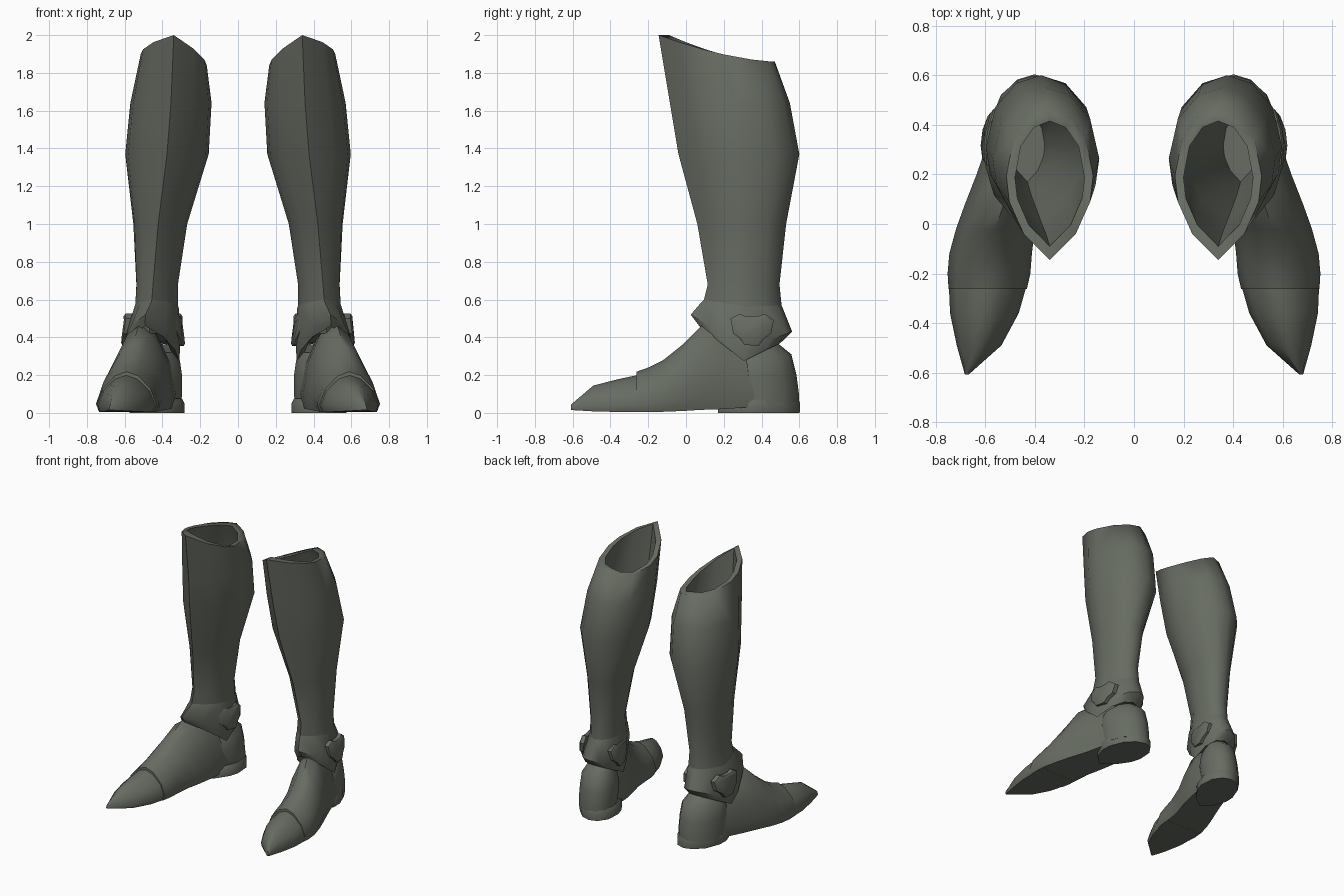
import bpy, bmesh

if "Cube" in bpy.data.objects:
    bpy.data.objects.remove(bpy.data.objects["Cube"], do_unlink=True)

leather = bpy.data.materials.new("grey_green_leather")
leather.use_nodes = True
colour = (0.135, 0.15, 0.122, 1)
leather.diffuse_color = colour
bsdf = leather.node_tree.nodes["Principled BSDF"]
bsdf.inputs["Base Color"].default_value = colour
bsdf.inputs["Roughness"].default_value = 0.8

# Half outlines: across / along for the leg, across / up for the foot
HALF_LEG = [(0, 0), (.6, .17), (.93, .38), (1, .55), (.83, .8), (.45, .95), (0, 1)]
LEG = HALF_LEG + [(-u, v) for u, v in HALF_LEG[-2:0:-1]]
HALF_FOOT = [(.9, 0), (1, .18), (.8, .58), (.38, .9), (0, 1)]
FOOT = HALF_FOOT + [(-u, w) for u, w in HALF_FOOT[-2::-1]]


def loft(name, rings, angle):
    """Skin closed rings, cap the ends, and mirror to the other boot."""
    bm = bmesh.new()
    loops = [[bm.verts.new(p) for p in ring] for ring in rings]
    for a, b in zip(loops, loops[1:]):
        for i in range(len(a)):
            j = (i + 1) % len(a)
            bm.faces.new((a[i], a[j], b[j], b[i]))
    bm.faces.new(loops[0])
    bm.faces.new(loops[-1][::-1])
    bmesh.ops.recalc_face_normals(bm, faces=bm.faces)
    mesh = bpy.data.meshes.new(name)
    bm.to_mesh(mesh)
    bm.free()
    mesh.materials.append(leather)
    obj = bpy.data.objects.new(name, mesh)
    bpy.context.collection.objects.link(obj)
    bpy.ops.object.select_all(action="DESELECT")
    obj.select_set(True)
    bpy.context.view_layer.objects.active = obj
    bpy.ops.object.shade_smooth_by_angle(angle=angle)
    mirror = obj.modifiers.new("other_boot", "MIRROR")
    mirror.use_mirror_merge = False
    return obj


def ring(height, x0, x1, y0, y1, skew=0):
    """Horizontal teardrop ring; height is a number or a rule of (u, v)."""
    cx, hx = (x0 + x1) / 2, (x1 - x0) / 2
    return [(cx + hx * u + skew * (v - .5), y0 + (y1 - y0) * v,
             height(u, v) if callable(height) else height) for u, v in LEG]


def rim(u, v):
    return 1.86 + .14 * (1 - v) ** 1.6 - .06 * max(0, -u)


# Tall shaft with a slanted open top and hollow inside
leg_rings = [
    ring(.42, .33, .56, .12, .5, -.05),
    ring(.58, .32, .545, .09, .505, -.05),
    ring(.68, .32, .54, .115, .495, -.04),
    ring(1.0, .27, .555, .06, .53, -.02),
    ring(1.37, .155, .597, -.04, .6),
    ring(1.64, .14, .57, -.085, .55),
    ring(rim, .165, .515, -.145, .47),
    ring(rim, .2, .48, -.09, .415),
    ring(1.62, .18, .53, -.04, .5),
    ring(1.37, .2, .55, .01, .55),
    ring(1.0, .31, .515, .11, .48),
    ring(.66, .36, .5, .17, .44),
]
loft("boot_shaft", leg_rings, 1.35)


# Flared ankle cuff, dipping low at the sides
def dip(front, side, back):
    def rule(u, v):
        if v < .55:
            return front + (side - front) * v / .55
        return side + (back - side) * (v - .55) / .45
    return rule


loft("ankle_cuff", [
    ring(.62, .335, .53, .115, .48, -.05),
    ring(dip(.59, .55, .56), .315, .55, .085, .51, -.05),
    ring(dip(.52, .34, .43), .31, .6, .025, .562, -.07),
    ring(dip(.46, .275, .37), .315, .6, .07, .5, -.07),
    ring(dip(.48, .33, .4), .36, .56, .13, .45, -.06),
], .8)

# Lobed badges on both sides of the cuff
BADGE = [(.235, .5), (.285, .525), (.315, .512), (.385, .512), (.415, .525),
         (.465, .49), (.45, .42), (.41, .39), (.385, .355), (.31, .36),
         (.285, .395), (.25, .42)]
for side, name in ((1, "outer_badge"), (-1, "inner_badge")):
    layers = []
    for lift, size in ((-.035, 1), (-.003, 1), (.004, .85)):
        layer = []
        for y, z in BADGE:
            y, z = .35 + (y - .35) * size, .44 + (z - .44) * size
            out = .155 + lift + (.44 - z) * .1 - 1.3 * (y - .35) ** 2
            layer.append((.45 + side * out - .13 * (y - .35), y, z))
        layers.append(layer)
    loft(name, layers, .7)


# Pointed foot, skinned from toe to ankle; a small step marks the toe cap
def section(y, x0, x1, bottom, top):
    cx, hx = (x0 + x1) / 2, (x1 - x0) / 2
    return [(cx + hx * u, y, bottom + (top - bottom) * w) for u, w in FOOT]


loft("toe_cap", [
    section(-.608, .668, .682, .015, .045),
    section(-.49, .535, .715, .008, .145),
    section(-.36, .465, .742, .005, .178),
    section(-.22, .425, .748, .005, .208),
    section(-.14, .425, .735, .005, .21),
], .8)
loft("foot", [
    section(-.262, .432, .748, .005, .218),
    section(-.2, .418, .752, .005, .24),
    section(-.12, .412, .745, .006, .28),
    section(-.02, .4, .718, .01, .36),
    section(.08, .37, .682, .016, .46),
    section(.2, .345, .635, .02, .46),
    section(.33, .33, .59, .03, .42),
    section(.45, .33, .55, .04, .38),
], .8)

# Heel counter wrapped round the back of the foot
loft("heel_counter", [
    ring(.04, .305, .575, .24, .598, -.07),
    ring(.1, .3, .58, .22, .598, -.07),
    ring(.2, .3, .58, .2, .585, -.07),
    ring(dip(.27, .27, .31), .31, .575, .22, .558, -.07),
    ring(dip(.32, .32, .365), .335, .55, .25, .49, -.06),
], .8)

# Low heel block under the counter
loft("heel_block", [
    ring(0, .288, .575, .17, .602, -.07),
    ring(.05, .286, .585, .17, .604, -.07),
    ring(.075, .3, .575, .2, .595, -.07),
], .7)
